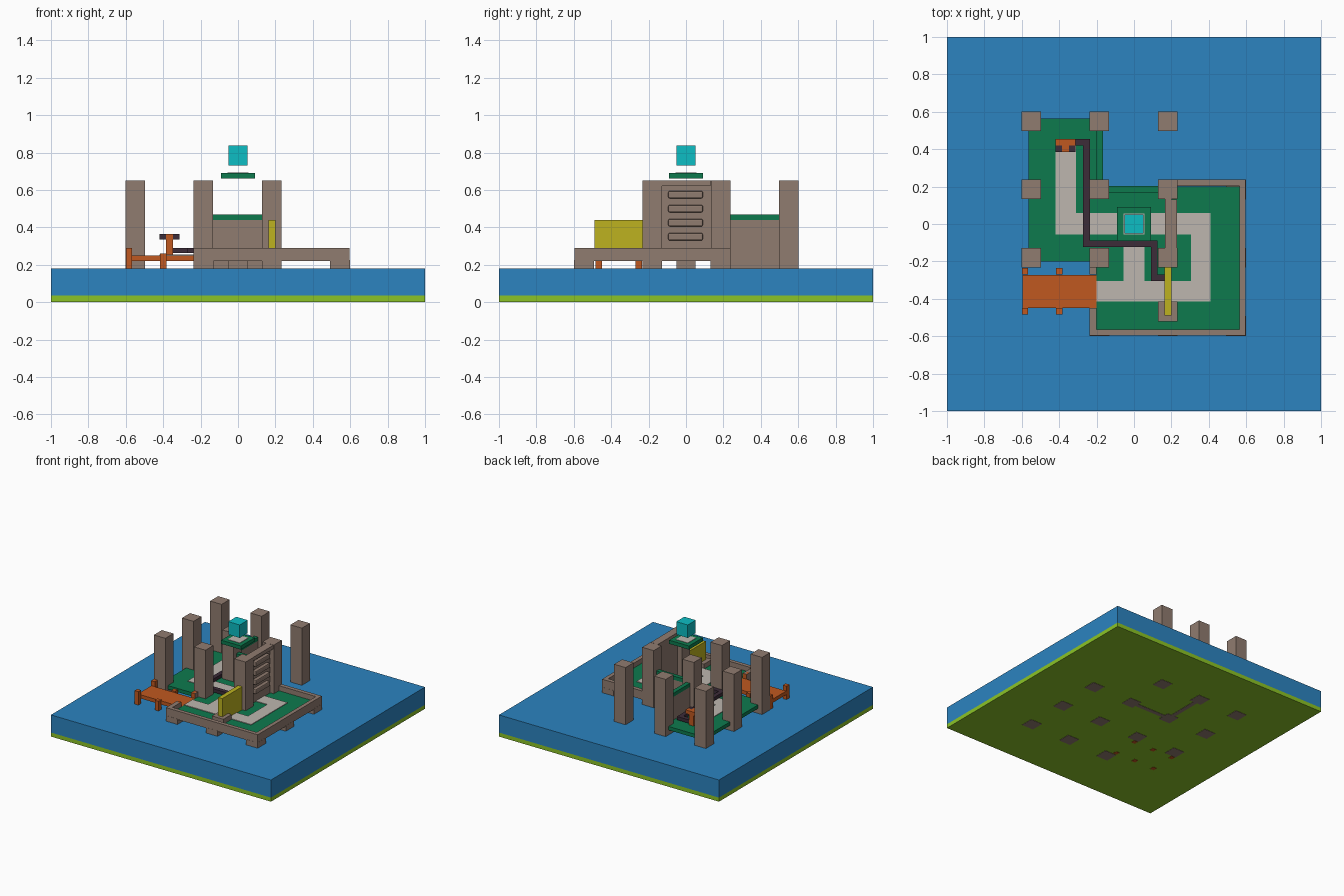
import bpy

if "Cube" in bpy.data.objects:
    bpy.data.objects.remove(bpy.data.objects["Cube"], do_unlink=True)


def material(name, r, g, b):
    m = bpy.data.materials.new(name)
    m.use_nodes = True
    m.diffuse_color = (r, g, b, 1)
    m.node_tree.nodes["Principled BSDF"].inputs["Base Color"].default_value = (r, g, b, 1)
    return m


stone = material("brown_stone", .28, .2, .16)
blue = material("water_blue", .025, .23, .53)
grass = material("grass_green", .004, .195, .076)
lime = material("lime_ground", .26, .55, .02)
wood = material("orange_wood", .53, .098, .014)
gold = material("yellow_gate", .51, .45, .014)
teal = material("teal_crystal", .004, .51, .55)
dark = material("dark_wire", .045, .025, .04)
pale = material("pale_path", .51, .47, .43)


def box(name, mat, x, y, z, bevel=0):
    """Box spanning the given (low, high) ranges."""
    bpy.ops.mesh.primitive_cube_add(size=1, location=[sum(r) / 2 for r in (x, y, z)])
    ob = bpy.context.object
    ob.name = name
    ob.scale = [r[1] - r[0] for r in (x, y, z)]
    bpy.ops.object.transform_apply(location=False, rotation=False, scale=True)
    ob.data.materials.append(mat)
    if bevel:
        mod = ob.modifiers.new("soft_corners", "BEVEL")
        mod.width = bevel
        mod.segments = 2
    return ob


def around(c, half):
    return (c - half, c + half)


# Ground and water
box("ground", lime, (-1, 1), (-1, 1), (.002, .035))
box("water", blue, (-1, 1), (-1, 1), (.035, .18))

# Tall pillars on a regular grid, plus short feet under the walled garden
grid = (-.55, -.185, .18)
for x in grid:
    for y in (-.18, .185, .55):
        box("pillar", stone, around(x, .052), around(y, .052), (0, .65))
for x, y in ((-.185, -.545), (.18, -.545), (.545, -.545), (.545, -.18), (.545, .185)):
    box("garden_foot", stone, around(x, .053), around(y, .053), (0, .225))
box("centre_foot", stone, around(0, .05), around(0, .05), (.15, .225))

# Grass floors
floor = (.22, .25)
box("left_floor", grass, (-.565, -.17), (-.2, .565), floor)
box("garden_floor", grass, (-.2, .57), (-.57, .2), floor)

# Low rail around the garden
rail = (.22, .29)
box("front_rail", stone, (-.237, .597), (-.597, -.565), rail)
box("side_rail", stone, (.565, .597), (-.597, .237), rail)
box("back_rail", stone, (.18, .597), (.203, .237), rail)
box("entry_rail_front", stone, (-.237, -.2), (-.597, -.45), rail)
box("entry_rail_back", stone, (-.237, -.2), (-.27, -.2), rail)

# Grass-topped walls between the pillars
for x, y in (((-.185, .18), (.168, .203)), ((-.202, -.167), (.185, .55))):
    box("garden_wall", stone, x, y, (0, .44))
    box("wall_grass_cap", grass, x, y, (.44, .47))

# Climbing wall with rungs
box("climbing_wall", stone, (.165, .2), (-.15, .15), (.23, .65))
box("top_ledge", stone, (.195, .23), (-.13, .13), (.62, .65))
for i in range(4):
    box("rung", stone, (.195, .23), (-.095, .09), around(.35 + i * .075, .02), .008)

# Pale path strips, slightly raised above the grass
strips = (((-.42, -.31), (-.055, .42)), ((-.31, .165), (-.055, .058)),
          ((-.055, .055), (-.31, -.055)), ((-.2, .41), (-.415, -.305)),
          ((.305, .41), (-.305, .058)), ((.2, .305), (-.055, .058)))
for x, y in strips:
    box("path", pale, x, y, (.24, .255))

# Wooden bridge with posts
box("bridge_deck", wood, (-.597, -.2), (-.45, -.272), floor)
for x, top in ((-.583, .29), (-.4, .26), (-.218, .29)):
    for y in (-.467, -.253):
        box("bridge_post", wood, around(x, .017), around(y, .018), (0, top))

# Lever with crossbar and grips
box("lever_post", wood, (-.385, -.347), (.385, .455), (.25, .365))
box("lever_bar", wood, (-.42, -.312), (.42, .455), (.335, .365))
for x in ((-.42, -.385), (-.347, -.312)):
    box("lever_grip", dark, x, (.385, .42), (.335, .365))

# Wire from the lever to the gate
route = ((-.33, .437), (-.254, .437), (-.254, -.105), (.108, -.105), (.108, -.287), (.165, -.287))
for a, b in zip(route, route[1:]):
    x, y = ((min(p) - .0175, max(p) + .0175) for p in zip(a, b))
    box("wire", dark, x, y, (.262, .29))

# Gate and its low stop block
box("gate", gold, (.163, .2), (-.49, -.232), (.25, .44))
box("gate_block", stone, (.127, .232), (-.52, -.415), (.25, .29))

# Floating plinth and crystal
box("plinth", grass, around(0, .09), around(0, .09), (.66, .69))
box("plinth_pad", pale, around(0, .055), around(0, .055), (.685, .693))
box("crystal", teal, around(0, .052), around(0, .052), (.732, .838))
